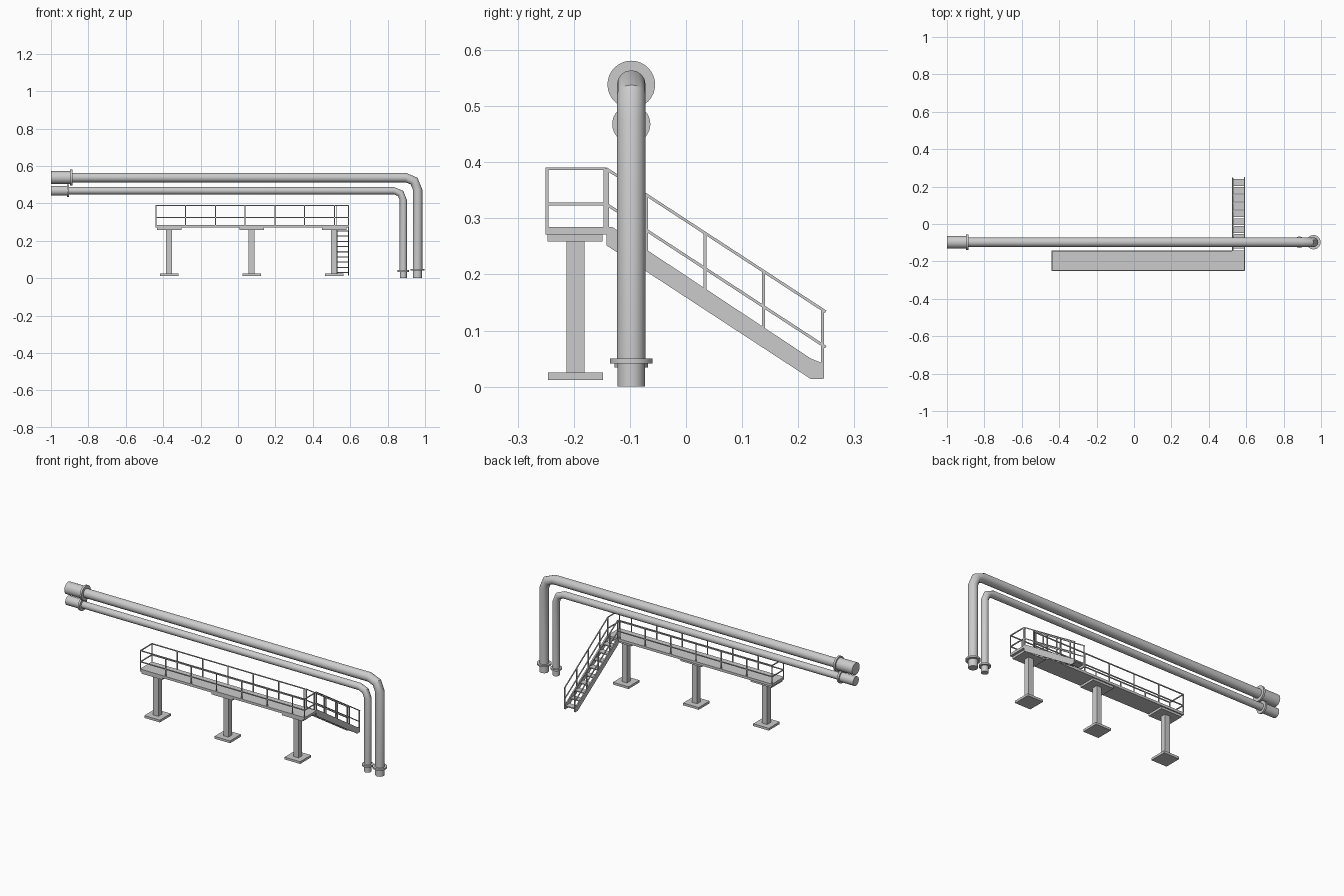
import bpy, bmesh, math
from mathutils import Vector

if "Cube" in bpy.data.objects:
    bpy.data.objects.remove(bpy.data.objects["Cube"])

PY = -0.0975   # y of both pipes
SIDES = 16


def finish(bm, name, smooth=False):
    bmesh.ops.recalc_face_normals(bm, faces=bm.faces)
    me = bpy.data.meshes.new(name)
    bm.to_mesh(me)
    bm.free()
    ob = bpy.data.objects.new(name, me)
    bpy.context.collection.objects.link(ob)
    if smooth:
        bpy.ops.object.select_all(action='DESELECT')
        ob.select_set(True)
        bpy.context.view_layer.objects.active = ob
        bpy.ops.object.shade_smooth_by_angle(angle=math.radians(30))
    return ob


def add_box(bm, x0, x1, y0, y1, z0, z1):
    vs = bmesh.ops.create_cube(bm, size=1)['verts']
    for v in vs:
        v.co = Vector(((x0 + x1) / 2 + v.co.x * (x1 - x0),
                       (y0 + y1) / 2 + v.co.y * (y1 - y0),
                       (z0 + z1) / 2 + v.co.z * (z1 - z0)))


def add_bar(bm, a, b, t=0.005):
    """Square bar between two points."""
    a, b = Vector(a), Vector(b)
    d = b - a
    side = d.cross(Vector((0, 0, 1)))
    side = side.normalized() if side.length > 1e-6 else Vector((1, 0, 0))
    up = side.cross(d).normalized()
    c = [side * sx * t / 2 + up * sy * t / 2 for sx, sy in ((-1, -1), (1, -1), (1, 1), (-1, 1))]
    skin(bm, [[a + k for k in c], [b + k for k in c]])


def skin(bm, rings):
    """Join rings of points into a capped tube."""
    vr = [[bm.verts.new(p) for p in r] for r in rings]
    n = len(vr[0])
    for r, s in zip(vr, vr[1:]):
        for i in range(n):
            bm.faces.new((r[i], r[(i + 1) % n], s[(i + 1) % n], s[i]))
    bm.faces.new(vr[0])
    bm.faces.new(vr[-1])


def ring(x, z, ang, r, n=SIDES):
    """Ring whose axis lies in the xz plane, ang measured from +x towards -z."""
    out = Vector((math.sin(ang), 0, math.cos(ang)))
    return [Vector((x, PY, z)) + out * r * math.cos(t) + Vector((0, r * math.sin(t), 0))
            for t in (2 * math.pi * i / n for i in range(n))]


def pipe(tag, r, xv, zh, bend, x_sleeve, r_sleeve, r_end, z_foot, r_foot):
    # run, two-segment elbow and drop
    bm = bmesh.new()
    rings = [ring(x_sleeve, zh, 0, r)]
    for a in (0, math.pi / 4, math.pi / 2):
        rings.append(ring(xv - bend + bend * math.sin(a), zh - bend + bend * math.cos(a), a, r))
    rings.append(ring(xv, z_foot, math.pi / 2, r))
    skin(bm, rings)
    finish(bm, tag + "_pipe", True)
    # sleeve and collar at the left end
    for nm, x0, x1, rad in (("sleeve", -1, x_sleeve, r_sleeve),
                            ("end_flange", x_sleeve - 0.005, x_sleeve + 0.006, r_end)):
        bm = bmesh.new()
        skin(bm, [ring(x0, zh, 0, rad, 32), ring(x1, zh, 0, rad, 32)])
        finish(bm, tag + "_" + nm, True)
    # spigot and flange at the foot
    for nm, z0, z1, rad in (("foot_spigot", 0, z_foot, r * 0.95),
                            ("foot_flange", z_foot, z_foot + 0.009, r_foot)):
        bm = bmesh.new()
        skin(bm, [ring(xv, z0, math.pi / 2, rad, 32), ring(xv, z1, math.pi / 2, rad, 32)])
        finish(bm, tag + "_" + nm, True)


pipe("upper", 0.0255, 0.960, 0.5385, 0.064, -0.892, 0.034, 0.0425, 0.041, 0.038)
pipe("lower", 0.0195, 0.884, 0.468, 0.050, -0.910, 0.026, 0.034, 0.034, 0.030)

# walkway deck
X0, X1, Y0, Y1, DZ = -0.442, 0.594, -0.25, -0.142, 0.285
bm = bmesh.new()
add_box(bm, X0, X1, Y0, Y1, 0.271, DZ)
finish(bm, "walkway_deck")

# columns with cap and base plates
for i, cx in enumerate((-0.368, 0.073, 0.514)):
    bm = bmesh.new()
    add_box(bm, cx - 0.049, cx + 0.049, -0.246, -0.148, 0.012, 0.025)
    add_box(bm, cx - 0.016, cx + 0.016, -0.213, -0.181, 0.025, 0.259)
    add_box(bm, cx - 0.066, cx + 0.066, -0.247, -0.149, 0.259, 0.271)
    finish(bm, "column_%d" % (i + 1))

# walkway railing: back, left end, front and right end, open at the stair
SX0, SX1 = 0.525, 0.594
e = 0.0025
xl, xr, yf, yb = X0 + e, X1 - e, Y0 + e, Y1 - e
bm = bmesh.new()
path = [(SX0, yb), (xl, yb), (xl, yf), (xr, yf), (xr, yb)]
for (ax, ay), (bx, by) in zip(path, path[1:]):
    for z in (0.3885, 0.3255):
        add_bar(bm, (ax, ay, z), (bx, by, z))
for i in range(7):
    px = xl + i * 0.1592
    for y in (yf, yb):
        add_bar(bm, (px, y, DZ), (px, y, 0.39))
for y in (yf, yb):
    add_bar(bm, (xr, y, DZ), (xr, y, 0.39))
finish(bm, "walkway_railing")

# stair stringers
profile = [(-0.142, 0.285), (-0.132, 0.285), (0.223, 0.050), (0.2455, 0.041),
           (0.2455, 0.0143), (0.223, 0.0134), (-0.142, 0.252)]
for tag, x in (("left", SX0), ("right", SX1 - 0.006)):
    bm = bmesh.new()
    skin(bm, [[Vector((x + d, y, z)) for y, z in profile] for d in (0, 0.006)])
    finish(bm, tag + "_stringer")
    # sloping handrails and posts
    bm = bmesh.new()
    xc = x + 0.003
    for z0 in (0.3885, 0.3255):
        add_bar(bm, (xc, -0.142, z0), (xc, 0.249, z0 - 0.391 * 0.652))
    for y in (-0.140, -0.070, 0.034, 0.138, 0.2435):
        base = 0.178 - 0.665 * y
        add_bar(bm, (xc, y, base), (xc, y, 0.3885 - 0.652 * (y + 0.142)))
    finish(bm, tag + "_stair_railing")

# stair treads
bm = bmesh.new()
for i in range(9):
    y = -0.113 + i * 0.0419
    z = 0.178 - 0.665 * y
    add_box(bm, SX0 + 0.003, SX1 - 0.003, y - 0.018, y + 0.018, z - 0.003, z + 0.003)
finish(bm, "stair_treads")
